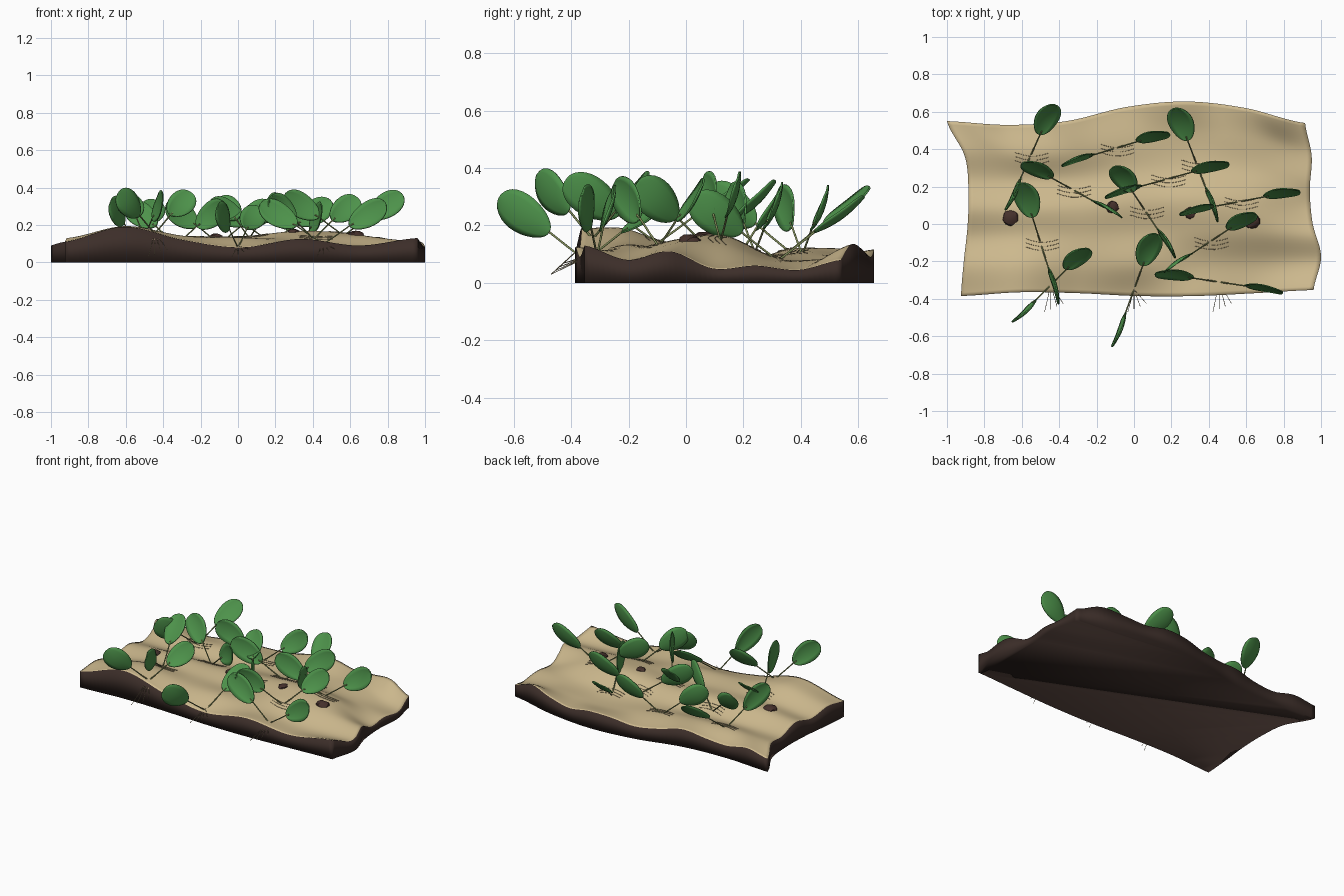
import bpy, bmesh, math, random
from mathutils import Vector
from mathutils.bvhtree import BVHTree

random.seed(4)
if "Cube" in bpy.data.objects:
    bpy.data.objects.remove(bpy.data.objects["Cube"], do_unlink=True)


def material(name, r, g, b):
    m = bpy.data.materials.new(name)
    m.use_nodes = True
    m.diffuse_color = (r, g, b, 1)
    m.node_tree.nodes["Principled BSDF"].inputs["Base Color"].default_value = (r, g, b, 1)
    return m


SAND = material("sand", 0.61, 0.485, 0.27)
SOIL = material("dark_soil", 0.045, 0.027, 0.022)
LEAF = material("leaf_green", 0.075, 0.29, 0.07)
STALK = material("stalk_green", 0.22, 0.27, 0.1)
ROOT = material("root_tan", 0.42, 0.34, 0.19)
STONE = material("stone_brown", 0.06, 0.03, 0.025)


def add_object(name, bm, mats):
    bmesh.ops.recalc_face_normals(bm, faces=bm.faces)
    mesh = bpy.data.meshes.new(name)
    bm.to_mesh(mesh)
    bm.free()
    ob = bpy.data.objects.new(name, mesh)
    bpy.context.collection.objects.link(ob)
    for m in mats:
        mesh.materials.append(m)
    for p in mesh.polygons:
        p.use_smooth = True
    return ob


def tube(name, points, radius, mat):
    cu = bpy.data.curves.new(name, "CURVE")
    cu.dimensions = "3D"
    cu.bevel_depth = radius
    cu.bevel_resolution = 1
    cu.use_fill_caps = True
    sp = cu.splines.new("POLY")
    sp.points.add(len(points) - 1)
    for p, co in zip(sp.points, points):
        p.co = (*co, 1)
    cu.materials.append(mat)
    ob = bpy.data.objects.new(name, cu)
    bpy.context.collection.objects.link(ob)


def smooth_sample(values, t):
    """Smooth curve through evenly spaced values, t from 0 to 1."""
    n = len(values) - 1
    i = min(int(t * n), n - 1)
    f = t * n - i
    a, b, c, d = (values[max(0, min(n, i + k))] for k in (-1, 0, 1, 2))
    return b + 0.5 * f * (c - a + f * (2*a - 5*b + 4*c - d + f * (3*(b - c) + d - a)))


# Sandy ground slab: wavy outline and dune heights, front row first
left = [-0.925, -0.91, -0.89, -0.885, -0.905, -1.0]
right = [0.96, 1.0, 0.955, 0.94, 0.95, 0.915]
front = [-0.385, -0.365, -0.37, -0.385, -0.385, -0.37, -0.353]
back = [0.55, 0.53, 0.55, 0.625, 0.655, 0.62, 0.54]
dunes = [
    [0.11, 0.19, 0.12, 0.08, 0.125, 0.09, 0.13],
    [0.13, 0.19, 0.14, 0.13, 0.11, 0.08, 0.08],
    [0.10, 0.14, 0.13, 0.12, 0.15, 0.14, 0.11],
    [0.13, 0.15, 0.14, 0.14, 0.165, 0.14, 0.05],
    [0.09, 0.09, 0.09, 0.10, 0.09, 0.08, 0.06],
    [0.11, 0.12, 0.12, 0.10, 0.08, 0.08, 0.045],
    [0.09, 0.115, 0.085, 0.095, 0.12, 0.095, 0.085, 0.11, 0.115, 0.09, 0.11, 0.135, 0.08],
]
NX, NY = 72, 48
bm = bmesh.new()
grid = []
for j in range(NY + 1):
    v = j / NY
    row = []
    for i in range(NX + 1):
        u = i / NX
        x0, x1 = smooth_sample(left, v), smooth_sample(right, v)
        y0, y1 = smooth_sample(front, u), smooth_sample(back, u)
        z = smooth_sample([smooth_sample(r, u) for r in dunes], v)
        row.append(bm.verts.new((x0 + (x1 - x0) * u, y0 + (y1 - y0) * v, z)))
    grid.append(row)
for j in range(NY):
    for i in range(NX):
        bm.faces.new((grid[j][i], grid[j][i+1], grid[j+1][i+1], grid[j+1][i]))
surface = BVHTree.FromBMesh(bm)

# Soil walls and flat underside
rim = (grid[0][:-1] + [r[-1] for r in grid[:-1]]
       + grid[-1][:0:-1] + [r[0] for r in grid[:0:-1]])
base = [bm.verts.new((p.co.x, p.co.y, 0)) for p in rim]
for k in range(len(rim)):
    n = (k + 1) % len(rim)
    bm.faces.new((rim[k], base[k], base[n], rim[n])).material_index = 1
bm.faces.new(base[::-1]).material_index = 1
add_object("sand_bed", bm, [SAND, SOIL])


def on_ground(x, y, lift=0.0):
    hit = surface.ray_cast(Vector((x, y, 2)), Vector((0, 0, -1)))[0]
    if hit is None:
        hit = surface.find_nearest(Vector((x, y, 0.1)))[0]
    return hit + Vector((0, 0, lift))


def add_leaf(name, start, tip):
    """Oval cupped blade; forward leaves stand on edge, the others face the front."""
    along = tip - start
    length = along.length
    along.normalize()
    if along.y < -0.5:
        facing = along.cross(Vector((0, 0, 1))) + Vector((0, 0, 0.12))
    else:
        facing = Vector((0.05, -1, 0.4))
    facing = (facing - along * facing.dot(along)).normalized()
    across = along.cross(facing)
    bm = bmesh.new()
    rows, cols, rings = 14, 6, []
    for r in range(rows + 1):
        ang = math.pi * (0.03 + 0.94 * r / rows)
        t = (1 - math.cos(ang)) / 2
        half = 0.07 * math.sin(ang) * (0.83 + 0.3 * t)
        ring = []
        for c in range(cols + 1):
            s = 2 * c / cols - 1
            cup = 0.012 * s * s * math.sin(ang) - 0.014 * math.sin(math.pi * t)
            ring.append(bm.verts.new(start + along * length * t + across * half * s + facing * cup))
        rings.append(ring)
    for a, b in zip(rings, rings[1:]):
        for c in range(cols):
            bm.faces.new((a[c], a[c+1], b[c+1], b[c]))
    ob = add_object(name, bm, [LEAF])
    mod = ob.modifiers.new("thickness", "SOLIDIFY")
    mod.thickness = 0.006
    mod.offset = 0


# Leaf pairs, each given by its two leaf tips seen on the ground plan
pairs = [
    (-0.43, 0.64, -0.68, 0.08), (-0.59, 0.33, -0.07, 0.04),
    (-0.38, 0.32, 0.18, 0.49), (-0.10, 0.31, 0.22, -0.17),
    (0.22, 0.62, 0.45, 0.02), (0.50, 0.33, -0.15, 0.15),
    (0.88, 0.18, 0.25, 0.06), (0.64, 0.06, 0.17, -0.25),
    (0.11, -0.05, -0.11, -0.65), (0.12, -0.26, 0.79, -0.36),
    (-0.60, 0.22, -0.40, -0.42), (-0.25, -0.13, -0.64, -0.52),
]
for n, (ax, ay, bx, by) in enumerate(pairs, 1):
    node = on_ground((ax + bx) / 2, (ay + by) / 2)
    for side, x, y in (("a", ax, ay), ("b", bx, by)):
        tip = Vector((x, y, node.z + 0.21))
        start = node.lerp(tip, 0.42)
        add_leaf(f"leaf_{n}{side}", start, tip)
        middle = node.lerp(start, 0.5) - Vector((0, 0, 0.006))
        tube(f"stalk_{n}{side}", [node - Vector((0, 0, 0.01)), middle, start,
                                  start.lerp(tip, 0.12) + Vector((0, 0, -0.002))], 0.0038, STALK)
    # Fine roots: hanging out of the front wall, or trailing over the sand
    at_front = node.y < -0.24
    for k in range(4 if at_front else 3):
        spread = (k - 1) * 0.022
        pts = []
        for s in range(6):
            t = s / 5
            if at_front:
                end = Vector((node.x + spread * 1.5, -0.47 + 0.015 * k, 0.03 + 0.013 * k))
                pts.append(node.lerp(end, t))
            else:
                pts.append(on_ground(node.x + 0.18 * t - 0.08,
                                     node.y + spread - 0.02 * math.sin(t * 3), 0.002))
        tube(f"root_{n}_{k + 1}", pts, 0.0014, ROOT)

# Half-buried stones
stones = [(-0.66, 0.035, 0.042), (-0.115, 0.09, 0.034), (0.30, 0.06, 0.032), (0.63, 0.015, 0.04)]
for n, (x, y, size) in enumerate(stones, 1):
    bm = bmesh.new()
    bmesh.ops.create_icosphere(bm, subdivisions=2, radius=size)
    for p in bm.verts:
        p.co *= random.uniform(0.9, 1.15)
        p.co.z *= 0.6
        p.co += on_ground(x, y, -0.004)
    ob = add_object(f"stone_{n}", bm, [STONE])
    bpy.ops.object.select_all(action="DESELECT")
    ob.select_set(True)
    bpy.context.view_layer.objects.active = ob
    bpy.ops.object.shade_smooth_by_angle(angle=math.radians(30))
